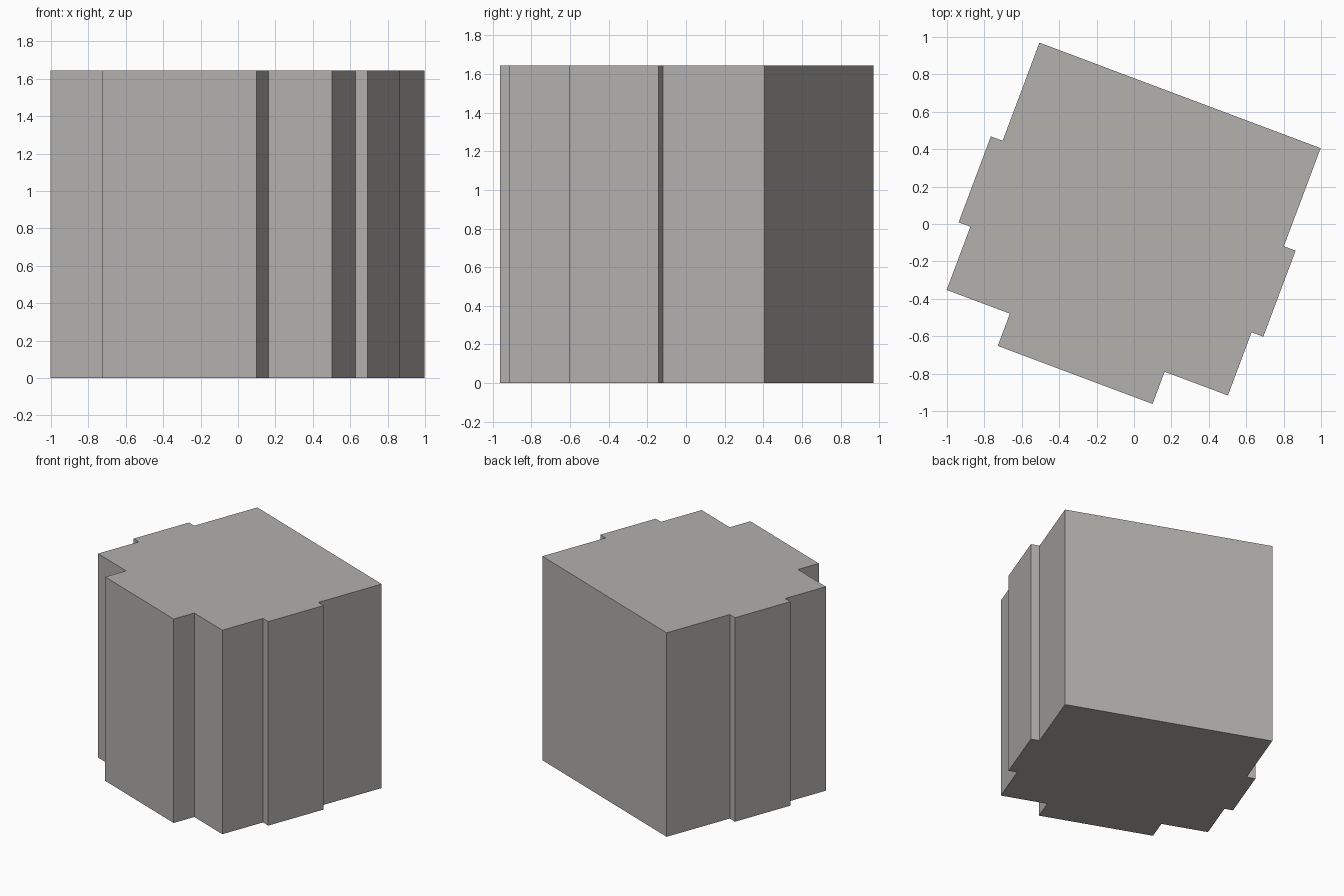
import bpy, bmesh, math
from mathutils import Matrix

if "Cube" in bpy.data.objects:
    bpy.data.objects.remove(bpy.data.objects["Cube"])

HEIGHT = 1.645
TURN = math.radians(-20.57)

# one colour for the whole block
grey = bpy.data.materials.new("warm_grey")
grey.diffuse_color = (0.45, 0.44, 0.42, 1)
grey.use_nodes = True
grey.node_tree.nodes["Principled BSDF"].inputs["Base Color"].default_value = grey.diffuse_color

# right half of the footprint, back to front: side bay, then front bay
half = [(0.803, 0.73), (0.803, 0.17), (0.870, 0.17), (0.870, -0.321),
        (0.803, -0.321), (0.803, -0.682), (0.442, -0.682), (0.442, -0.866)]
outline = half + [(-x, y) for x, y in reversed(half)]

# extrude the mirrored footprint into a solid building block
bm = bmesh.new()
base = bm.faces.new([bm.verts.new((x - 0.011, y, 0)) for x, y in outline])
top = bmesh.ops.extrude_face_region(bm, geom=[base], use_keep_orig=True)["geom"]
bmesh.ops.translate(bm, vec=(0, 0, HEIGHT),
                    verts=[g for g in top if isinstance(g, bmesh.types.BMVert)])
bmesh.ops.rotate(bm, verts=bm.verts, cent=(0, 0, 0), matrix=Matrix.Rotation(TURN, 3, 'Z'))
bmesh.ops.recalc_face_normals(bm, faces=bm.faces)

mesh = bpy.data.meshes.new("building_block")
bm.to_mesh(mesh)
bm.free()
mesh.materials.append(grey)
block = bpy.data.objects.new("building_block", mesh)
bpy.context.collection.objects.link(block)
